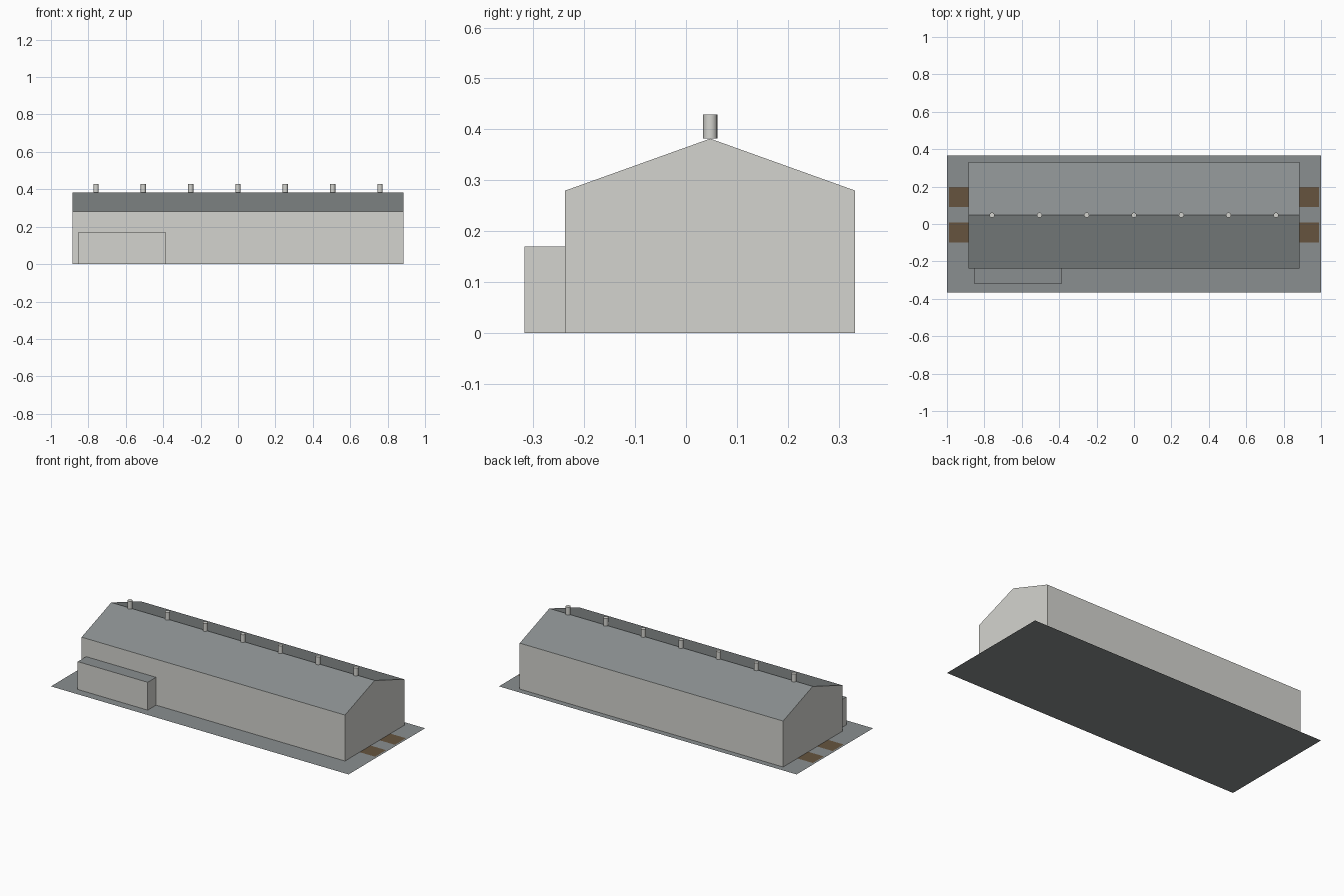
import bpy, bmesh
from mathutils import Matrix

cube = bpy.data.objects.get("Cube")
if cube:
    bpy.data.objects.remove(cube, do_unlink=True)


def material(name, srgb):
    lin = [((c / 255 + 0.055) / 1.055) ** 2.4 for c in srgb] + [1]
    mat = bpy.data.materials.new(name)
    mat.use_nodes = True
    mat.diffuse_color = lin
    mat.node_tree.nodes["Principled BSDF"].inputs["Base Color"].default_value = lin
    return mat


WALL = material("pale_wall", (212, 212, 207))
ROOF = material("grey_roof", (138, 143, 144))
BROWN = material("brown_ramp", (102, 84, 63))


def finish(name, bm, mats):
    bmesh.ops.recalc_face_normals(bm, faces=bm.faces)
    mesh = bpy.data.meshes.new(name)
    bm.to_mesh(mesh)
    bm.free()
    for mat in mats:
        mesh.materials.append(mat)
    obj = bpy.data.objects.new(name, mesh)
    bpy.context.collection.objects.link(obj)
    return obj


def extrude_profile(name, profile, x0, x1):
    """Closed y-z outline extruded along x; upward faces get the roof colour."""
    bm = bmesh.new()
    face = bm.faces.new([bm.verts.new((x0, y, z)) for y, z in profile])
    geom = bmesh.ops.extrude_face_region(bm, geom=[face])["geom"]
    verts = [v for v in geom if isinstance(v, bmesh.types.BMVert)]
    bmesh.ops.translate(bm, verts=verts, vec=(x1 - x0, 0, 0))
    bmesh.ops.recalc_face_normals(bm, faces=bm.faces)
    for f in bm.faces:
        f.material_index = int(f.normal.z > 0.5)
    return finish(name, bm, [WALL, ROOF])


def flat_plate(name, x0, x1, y0, y1, z, mat):
    bm = bmesh.new()
    corners = [(x0, y0, z), (x1, y0, z), (x1, y1, z), (x0, y1, z)]
    bm.faces.new([bm.verts.new(c) for c in corners])
    return finish(name, bm, [mat])


# Ground slab
flat_plate("ground", -1, 1, -0.367, 0.367, 0, ROOF)

# Long gabled hall and low front annex
FRONT, BACK, EAVE, RIDGE = -0.237, 0.332, 0.28, 0.382
MID = (FRONT + BACK) / 2
extrude_profile("main_hall", [(FRONT, 0.001), (BACK, 0.001), (BACK, EAVE),
                              (MID, RIDGE), (FRONT, EAVE)], -0.885, 0.885)
extrude_profile("front_annex", [(-0.317, 0.001), (FRONT, 0.001), (FRONT, 0.17),
                                (-0.317, 0.17)], -0.855, -0.385)

# Brown entry ramps at both ends
for side, x0, x1 in (("right", -0.99, -0.886), ("left", 0.886, 0.99)):
    for row, y in (("front", -0.098), ("back", 0.092)):
        flat_plate(f"{side}_{row}_ramp", x0, x1, y, y + 0.105, 0.002, BROWN)

# Row of round vents along the ridge
for i in range(7):
    bm = bmesh.new()
    bmesh.ops.create_cone(bm, cap_ends=True, segments=16, radius1=0.014,
                          radius2=0.014, depth=0.047,
                          matrix=Matrix.Translation(((i - 3) * 0.253, MID, 0.4055)))
    vent = finish(f"ridge_vent_{i + 1}", bm, [WALL])
    for p in vent.data.polygons:
        p.use_smooth = abs(p.normal.z) < 0.5
    vent.data.set_sharp_from_angle(angle=0.7)
